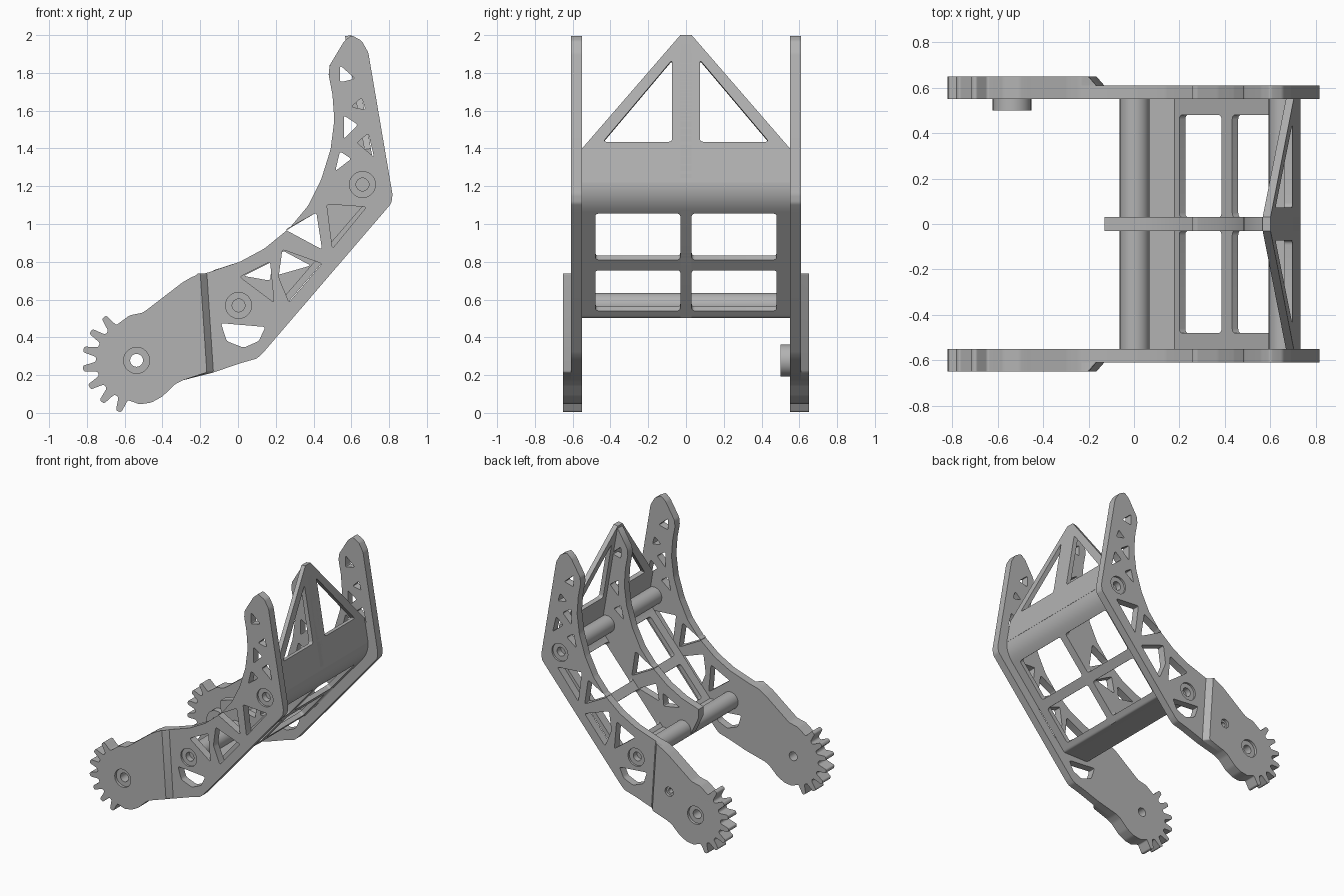
import bpy, bmesh
from math import sin, cos, radians, pi
from mathutils import Matrix, Vector

cube = bpy.data.objects.get("Cube")
if cube:
    bpy.data.objects.remove(cube, do_unlink=True)

grey = bpy.data.materials.new("machined grey")
grey.use_nodes = True
grey.diffuse_color = (0.45, 0.45, 0.45, 1)
grey.node_tree.nodes["Principled BSDF"].inputs["Base Color"].default_value = grey.diffuse_color

# Local z of this frame points to the front (-y)
SIDE = Matrix.Rotation(pi / 2, 4, "X")
INNER, OUTER, PAD = 0.55, 0.61, 0.65
SHEET = 0.035


def soften(before, corner, after, radius, steps=4):
    """Replace one corner by a short curve."""
    a, b, c = Vector(before), Vector(corner), Vector(after)
    start = b + (a - b).normalized() * min(radius, (a - b).length * 0.45)
    end = b + (c - b).normalized() * min(radius, (c - b).length * 0.45)
    points = []
    for i in range(steps + 1):
        t = i / steps
        points.append(start * (1 - t) ** 2 + b * 2 * t * (1 - t) + end * t ** 2)
    return points


def rounded(loop, radius=0.02):
    result = []
    for i, corner in enumerate(loop):
        result += soften(loop[i - 1], corner, loop[(i + 1) % len(loop)], radius)
    return result


def circle(centre, radius, sides=32):
    return [(centre[0] + radius * cos(2 * pi * i / sides),
             centre[1] + radius * sin(2 * pi * i / sides)) for i in range(sides)]


def slab(name, loops, low, high, frame=SIDE):
    """Extrude a filled outline; every further loop is a hole."""
    curve = bpy.data.curves.new(name, "CURVE")
    curve.dimensions, curve.fill_mode = "2D", "BOTH"
    curve.extrude = (high - low) / 2
    for loop in loops:
        spline = curve.splines.new("POLY")
        spline.points.add(len(loop) - 1)
        for point, place in zip(spline.points, loop):
            point.co = (place[0], place[1], 0, 1)
        spline.use_cyclic_u = True
    helper = bpy.data.objects.new(name + " helper", curve)
    bpy.context.collection.objects.link(helper)
    graph = bpy.context.evaluated_depsgraph_get()
    mesh = bpy.data.meshes.new_from_object(helper.evaluated_get(graph))
    bpy.data.objects.remove(helper, do_unlink=True)
    mesh.transform(frame @ Matrix.Translation((0, 0, (low + high) / 2)))
    bm = bmesh.new()
    bm.from_mesh(mesh)
    bmesh.ops.remove_doubles(bm, verts=bm.verts, dist=0.0001)
    bmesh.ops.recalc_face_normals(bm, faces=bm.faces)
    bm.to_mesh(mesh)
    bm.free()
    mesh.materials.clear()
    mesh.materials.append(grey)
    part = bpy.data.objects.new(name, mesh)
    bpy.context.collection.objects.link(part)
    bpy.ops.object.select_all(action="DESELECT")
    part.select_set(True)
    bpy.context.view_layer.objects.active = part
    bpy.ops.object.shade_smooth_by_angle()
    return part


# Outlines shared by the side plates and the centre rib
gear, low_hub, high_hub, pin = (-0.537, 0.278), (0.003, 0.569), (0.659, 1.209), (-0.31, 0.4)
concave = [(0.6, 2), (0.56, 1.965), (0.485, 1.84), (0.48, 1.79), (0.5, 1.685), (0.51, 1.55),
           (0.49, 1.395), (0.44, 1.235), (0.37, 1.095), (0.27, 0.975), (0.14, 0.87), (0.01, 0.8)]
step_top, step_foot = (-0.165, 0.741), (-0.13, 0.214)
arm = [step_foot, (0.01, 0.262), (0.1, 0.288), (0.13, 0.315), (0.775, 1.066), (0.812, 1.11),
       (0.818, 1.156), (0.69, 1.907), (0.655, 1.97)] + concave + [step_top]

head = [(-0.24, 0.722), (-0.295, 0.69), (-0.48, 0.548), (-0.505, 0.53), (-0.575, 0.516)]
for tooth in range(7):
    middle = 127 + 20.6 * tooth
    for turn, reach in ((-7, 0.215), (-3, 0.287), (3, 0.287), (7, 0.215)):
        angle = radians(middle + turn)
        head.append((gear[0] + reach * cos(angle), gear[1] + reach * sin(angle)))
head += [(-0.52, 0.045), (-0.458, 0.055), (-0.4, 0.087), (-0.335, 0.15), (-0.295, 0.172)]

# Truss openings
tip_holes = [[(0.54, 1.84), (0.62, 1.77), (0.54, 1.75)],
             [(0.56, 1.575), (0.635, 1.525), (0.56, 1.45)],
             [(0.54, 1.385), (0.6, 1.345), (0.515, 1.28)],
             [(0.25, 0.97), (0.415, 1.06), (0.445, 0.865)]]
plate_holes = tip_holes + [[(0.6, 1.62), (0.655, 1.67), (0.675, 1.605)],
                           [(0.63, 1.43), (0.69, 1.48), (0.72, 1.355)],
                           [(0.47, 1.105), (0.68, 1.09), (0.5, 0.87)],
                           [(0.235, 0.865), (0.445, 0.79), (0.27, 0.585), (0.215, 0.72)],
                           [(0.01, 0.72), (0.17, 0.8), (0.19, 0.585)],
                           [(-0.09, 0.475), (0.145, 0.455), (0.11, 0.38), (0.03, 0.345), (-0.06, 0.38)]]
rib_holes = tip_holes + [[(0.235, 0.86), (0.385, 0.78), (0.21, 0.73)],
                         [(0.03, 0.725), (0.18, 0.8), (0.17, 0.7)]]

# Side plates with thicker toothed ends and counterbored hubs
for side, label in ((1, "front"), (-1, "back")):
    def layer(name, loops, inside, outside):
        low, high = sorted((side * inside, side * outside))
        return slab(label + " " + name, loops, low, high)

    pin_hole = [circle(pin, 0.035)] if side < 0 else []
    bores = [circle(c, 0.069) for c in (gear, low_hub, high_hub)]
    holes = [rounded(h, 0.015) for h in plate_holes]
    layer("side plate", [rounded(arm + head, 0.012)] + holes + bores + pin_hole, INNER, OUTER)
    pad = layer("toothed pad", [rounded([step_top] + head + [step_foot], 0.012),
                                circle(gear, 0.069)] + pin_hole, OUTER, PAD)
    for vert in pad.data.vertices:
        if abs(vert.co.y) > PAD - 0.01 and vert.co.x > -0.19:
            vert.co.x -= 0.035
    for name, centre, depth in (("gear", gear, 0.63), ("lower hub", low_hub, 0.595),
                                ("upper hub", high_hub, 0.595)):
        layer(name + " bushing", [circle(centre, 0.069), circle(centre, 0.034)], INNER, depth)
    if pin_hole:
        layer("pin bushing", [circle(pin, 0.035), circle(pin, 0.018)], INNER, 0.63)
        layer("axle boss", [circle(gear, 0.085), circle(gear, 0.034)], 0.5, INNER)

# Cross tubes
for name, centre in (("lower tube", low_hub), ("upper tube", high_hub)):
    slab(name, [circle(centre, 0.066)], -INNER, INNER)

# Centre rib
foot, knee, peak = Vector((0.194, 0.503)), Vector((0.747, 1.144)), Vector((0.601, 2))
rib = [(-0.13, 0.69), (-0.065, 0.55), (0, 0.503), foot]
rib += soften(foot, knee, peak, 0.1) + [peak] + concave[1:] + [(-0.13, 0.755)]
slab("centre rib", [rib] + [rounded(h, 0.015) for h in rib_holes], -0.03, 0.03)


# Back sheet: flat panels joined by bent strips
def panel(name, origin, target, loops):
    run = (target - origin).normalized()
    frame = Matrix(((0, run.x, run.y, origin.x), (1, 0, 0, 0),
                    (0, run.y, -run.x, origin.y), (0, 0, 0, 1)))
    flat = [[(y, (z - origin.y) / run.y) for y, z in loop] for loop in loops]
    slab(name, [flat[0]] + [rounded(h, 0.02) for h in flat[1:]], -SHEET, 0, frame)


def box(left, right, low, high):
    return [(left, low), (right, low), (right, high), (left, high)]


def strip(name, path):
    inside = []
    for i, point in enumerate(path):
        run = (path[min(i + 1, len(path) - 1)] - path[max(i - 1, 0)]).normalized()
        inside.append(point - Vector((run.y, -run.x)) * SHEET)
    slab(name, [path + inside[::-1]], -INNER, INNER)


def along(start, end, height):
    return start.lerp(end, (height - start.y) / (end.y - start.y))


windows = [box(*span, *rise) for span in ((-0.48, -0.03), (0.03, 0.48))
           for rise in ((0.54, 0.755), (0.81, 1.055))]
panel("window panel", foot, knee, [box(-INNER, INNER, 0.515, 1.065)] + windows)
gable = [(-INNER, 1.22), (INNER, 1.22), (INNER, 1.4), (0.03, 2), (-0.03, 2), (-INNER, 1.4)]
panel("gable panel", knee, peak,
      [gable] + [[(s * 0.44, 1.435), (s * 0.073, 1.435), (s * 0.073, 1.87)] for s in (1, -1)])
strip("knee bend", [along(foot, knee, 1.064)] + soften(foot, knee, peak, 0.1, 8)
      + [along(knee, peak, 1.25)])
heel = Vector((0, foot.y))
strip("lower lip", [heel] + soften(heel, foot, knee, 0.012) + [along(foot, knee, 0.525)])
